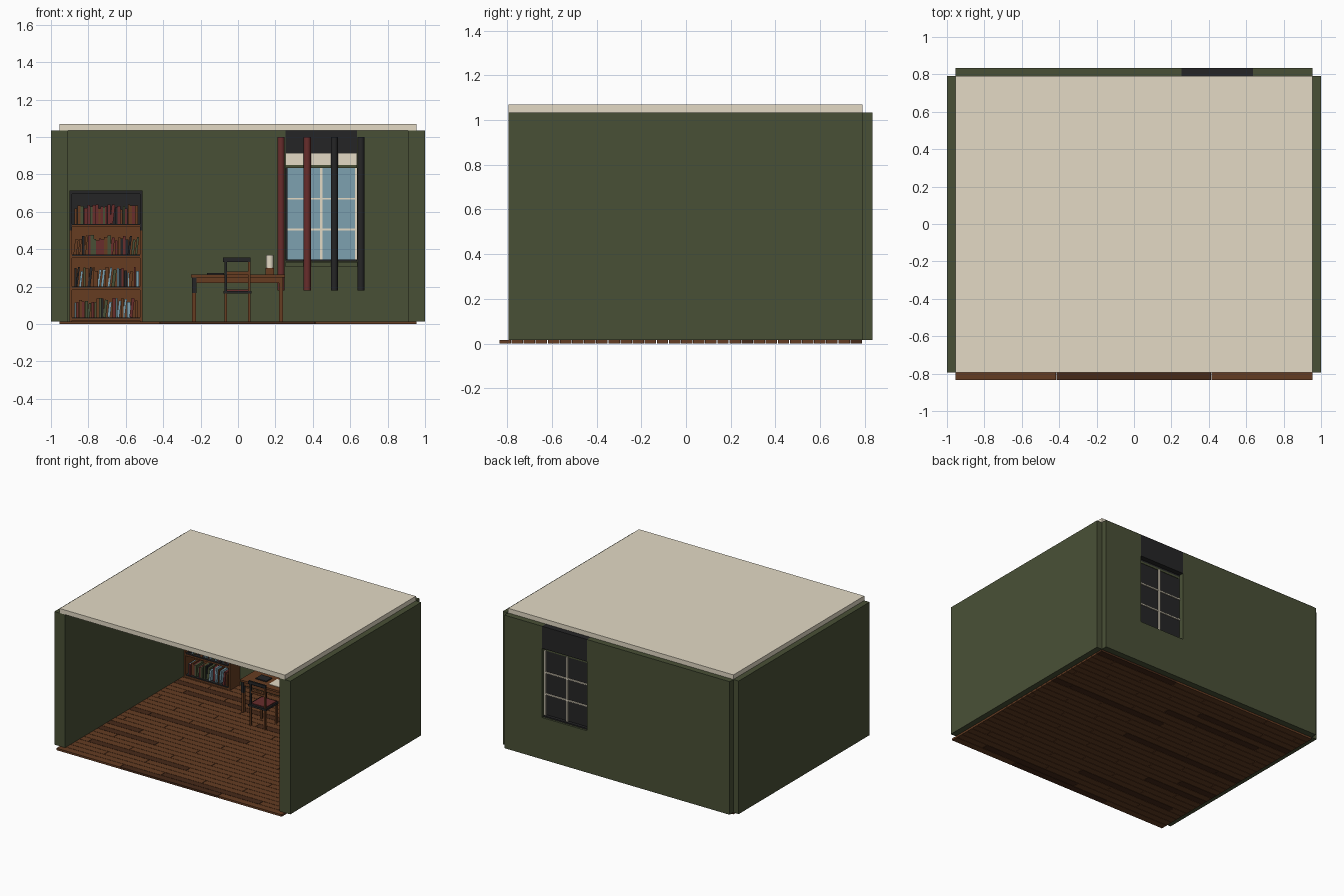
import bpy
import bmesh
import random
from mathutils import Matrix, Vector

cube = bpy.data.objects.get("Cube")
if cube:
    bpy.data.objects.remove(cube, do_unlink=True)
random.seed(4)


def make_material(name, srgb):
    color = [((c / 255 + 0.055) / 1.055) ** 2.4 for c in srgb] + [1.0]
    material = bpy.data.materials.new(name)
    material.use_nodes = True
    material.diffuse_color = color
    shader = material.node_tree.nodes["Principled BSDF"]
    shader.inputs["Base Color"].default_value = color
    shader.inputs["Roughness"].default_value = 0.8
    return material


green = make_material("wall green", (73, 80, 54))
cream = make_material("cream", (227, 218, 197))
black = make_material("charcoal", (37, 37, 38))
wood = make_material("furniture wood", (102, 60, 33))
plank_brown = make_material("floor brown", (100, 60, 34))
dark_brown = make_material("dark floor brown", (70, 41, 24))
red = make_material("deep red", (104, 45, 44))
blue = make_material("pale blue", (125, 161, 176))


def add_block(bm, x, y, z, tilt=0.0, slot=0):
    """Add a box from three (low, high) ranges, tilted about y."""
    low, high = Vector((x[0], y[0], z[0])), Vector((x[1], y[1], z[1]))
    matrix = (Matrix.Translation((low + high) / 2) @ Matrix.Rotation(tilt, 4, "Y")
              @ Matrix.Diagonal(high - low).to_4x4())
    made = bmesh.ops.create_cube(bm, size=1, matrix=matrix)
    for face in {f for v in made["verts"] for f in v.link_faces}:
        face.material_index = slot


def finish(name, bm, *materials):
    mesh = bpy.data.meshes.new(name)
    bm.to_mesh(mesh)
    bm.free()
    for material in materials:
        mesh.materials.append(material)
    obj = bpy.data.objects.new(name, mesh)
    bpy.context.collection.objects.link(obj)


def box(name, material, x, y, z, tilt=0.0):
    bm = bmesh.new()
    add_block(bm, x, y, z, tilt)
    finish(name, bm, material)


def around(center, width):
    return (center - width / 2, center + width / 2)


def rod(name, material, x, y, z, radius, sides=12):
    bm = bmesh.new()
    bmesh.ops.create_cone(bm, cap_ends=True, segments=sides, radius1=radius, radius2=radius,
                          depth=z[1] - z[0],
                          matrix=Matrix.Translation((x, y, (z[0] + z[1]) / 2)))
    for face in bm.faces:
        face.smooth = len(face.verts) == 4
    for edge in bm.edges:
        edge.smooth = edge.calc_face_angle() < 0.8
    finish(name, bm, material)


# Staggered floor planks
half, rows, front_edge, back_edge = 0.955, 30, -0.835, 0.79
pitch = (back_edge - front_edge) / rows
length, gap = 0.83, 0.003
bm = bmesh.new()
for row in range(rows):
    y = (front_edge + row * pitch, front_edge + (row + 1) * pitch - gap)
    joint = -0.415 - length + (row * 0.31) % length
    ends = [-half] + [joint + i * length for i in range(4) if abs(joint + i * length) < half - 0.03]
    for a, b in zip(ends, ends[1:] + [half + gap]):
        add_block(bm, (a, b - gap), y, (0, 0.015), slot=int(random.random() < 0.12))
finish("floor_planks", bm, plank_brown, dark_brown)

# Ceiling and walls
box("ceiling", cream, (-half, half), (-0.795, back_edge), (1.035, 1.07))
wall_z = (0.015, 1.035)
for side, name in ((-1, "right_wall"), (1, "left_wall")):
    box(name, green, sorted((side * 0.91, side * 1.0)), (-0.795, back_edge), wall_z)
wall_y = (0.75, 0.835)
opening = (0.255, 0.635)
box("back_wall_wide", green, (-half, opening[0]), wall_y, wall_z)
box("back_wall_narrow", green, (opening[1], half), wall_y, wall_z)
box("back_wall_below_window", green, opening, wall_y, (0.015, 0.335))

# Window
box("window_lintel", black, opening, wall_y, (0.865, 1.035))
box("window_blind", cream, opening, (0.735, 0.755), (0.85, 0.915))
box("window_head_trim", green, opening, (0.735, 0.80), (0.835, 0.85))
box("window_sill", black, opening, (0.735, 0.82), (0.335, 0.345))
box("window_apron", green, (0.25, 0.66), (0.735, 0.75), (0.308, 0.33))
box("window_glass", blue, opening, (0.785, 0.79), (0.345, 0.865))
box("window_outer_panel", black, opening, (0.791, 0.797), (0.345, 0.865))
box("window_mullion", cream, around(0.445, 0.013), (0.777, 0.81), (0.345, 0.84))
box("window_side_bead", cream, (0.625, 0.635), (0.777, 0.81), (0.345, 0.84))
box("window_dark_jamb", black, (0.255, 0.265), (0.765, 0.80), (0.345, 0.84))
for z in (0.505, 0.67):
    box("window_glazing_bar", cream, opening, (0.779, 0.806), around(z, 0.01))

# Curtain folds
for x, material in ((0.23, red), (0.37, red), (0.515, black), (0.657, black)):
    rod("curtain_fold", material, x, 0.715, (0.18, 1.0), 0.019)

# Bookcase: wooden lower part, charcoal upper part
case_x, case_y = (-0.90, -0.51), (0.63, 0.75)
split, top = 0.50, 0.715
for x in ((-0.90, -0.887), (-0.523, -0.51)):
    box("bookcase_side", wood, x, case_y, (0.015, split))
    box("bookcase_upper_side", black, x, case_y, (split, top))
box("bookcase_back", wood, case_x, (0.738, 0.75), (0.015, 0.53))
box("bookcase_upper_back", black, case_x, (0.738, 0.75), (0.53, top))
box("bookcase_top", black, case_x, case_y, (0.695, top))
shelves = (0.03, 0.195, 0.365, 0.53)
for z in shelves:
    box("bookcase_shelf", wood, (-0.887, -0.523), case_y, (z - 0.012, z))
    box("bookcase_shelf_lining", black, (-0.887, -0.523), (0.632, 0.738), (z, z + 0.006))

# Rows of books
palette = (red, black, green, wood, blue)
weights = ((2, 4, 2, 3, 4), (3, 3, 2, 2, 3), (3, 4, 2, 3, 1), (5, 2, 3, 3, 0))
for shelf, weight in zip(shelves, weights):
    bm = bmesh.new()
    x = -0.875
    while x < -0.545:
        width = random.uniform(0.009, 0.018)
        height = random.uniform(0.075, 0.105)
        lean = random.choice((0, 0, 0, 0.12))
        slot = random.choices(range(5), weight)[0]
        base = shelf + 0.006
        add_block(bm, (x, x + width), (random.uniform(0.64, 0.66), 0.73),
                  (base, base + height), lean, slot)
        x += width + 0.001 + lean * 0.05
    finish("book_row", bm, *palette)

# Desk
desk_x, desk_y, desk_z = (-0.25, 0.25), (0.38, 0.68), 0.265
box("desk_top", wood, desk_x, desk_y, (0.25, desk_z))
for y in (0.40, 0.66):
    box("desk_apron", wood, (-0.235, 0.235), around(y, 0.012), (0.22, 0.25))
    for x in (-0.235, 0.23):
        box("desk_leg", wood, around(x, 0.02), around(y, 0.02), (0.015, 0.25))
    box("desk_leg_sleeve", black, around(-0.235, 0.024), around(y, 0.024), (0.165, 0.25))

# Things on the desk
box("desk_book", black, (-0.165, -0.075), (0.45, 0.52), (desk_z, 0.273))
box("papers", cream, (-0.04, 0.05), (0.43, 0.53), (desk_z, 0.268))
box("lamp_base", wood, around(0.17, 0.045), around(0.55, 0.045), (desk_z, 0.30))
rod("lamp_shade", cream, 0.17, 0.55, (0.30, 0.37), 0.02)

# Chair facing the desk
chair_z = 0.17
for x, material in ((-0.065, black), (0.06, wood)):
    box("chair_back_post", material, around(x, 0.012), around(0.245, 0.012), (0.165, 0.35))
    for y in (0.245, 0.38):
        box("chair_leg", wood, around(x, 0.013), around(y, 0.013), (0.015, chair_z))
box("chair_top_rail", black, (-0.08, 0.067), around(0.245, 0.014), (0.333, 0.355))
box("chair_mid_rail", wood, (-0.065, 0.06), around(0.245, 0.01), (0.265, 0.282))
box("chair_seat", black, (-0.078, 0.072), (0.235, 0.39), (0.163, 0.178))
box("chair_cushion", red, (-0.066, 0.06), (0.253, 0.38), (0.178, 0.184))
